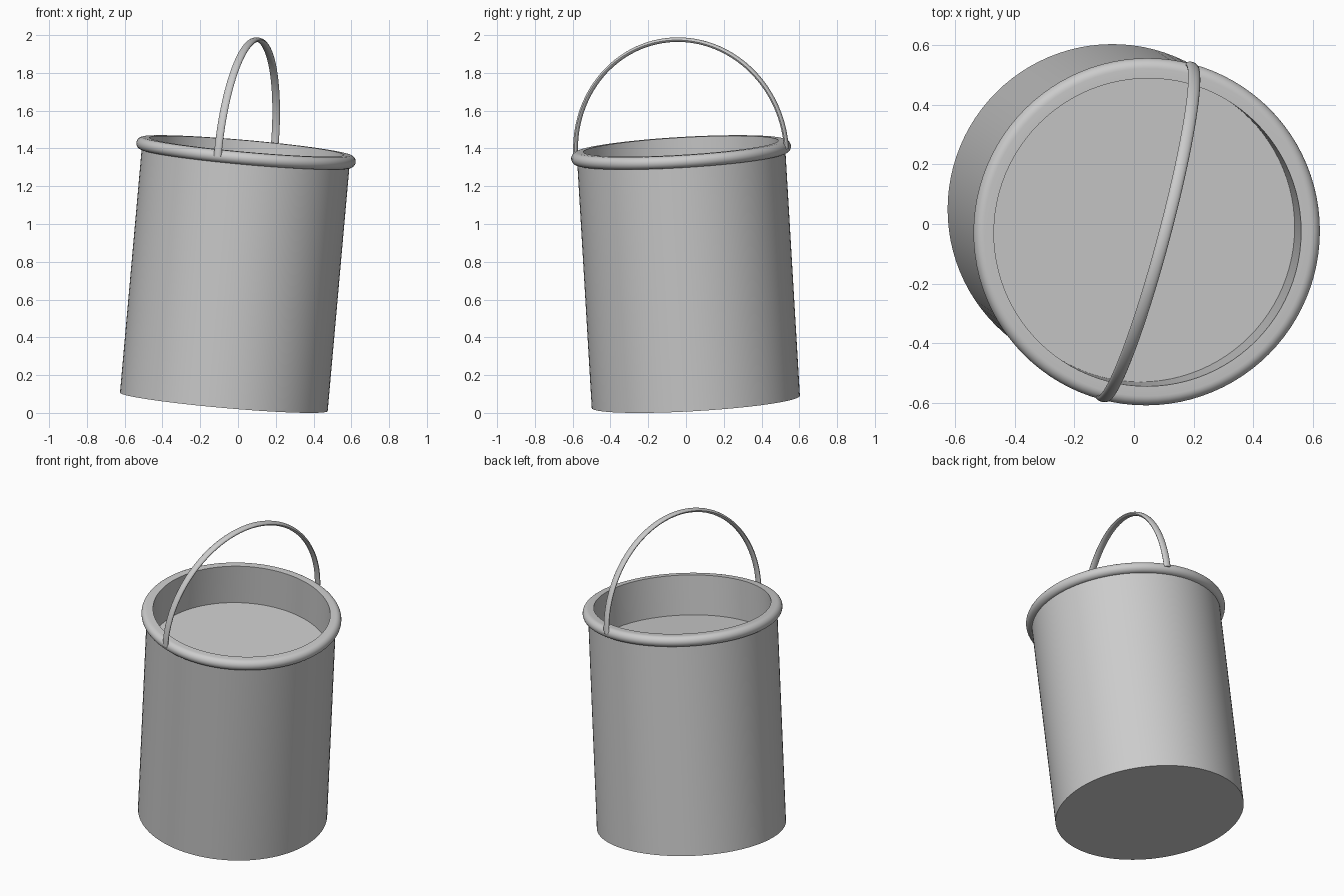
import bpy, bmesh
from math import sin, cos, pi
from mathutils import Vector, Matrix

if "Cube" in bpy.data.objects:
    bpy.data.objects.remove(bpy.data.objects["Cube"])

# Tilted frame of the bucket: local z runs along its axis, local y along the handle span
axis = Vector((0.0885, -0.0587, 0.9944)).normalized()
span = Vector((0.257, 0.966, 0))
span = (span - axis * span.dot(axis)).normalized()
side = span.cross(axis)
frame = Matrix((side, span, axis)).transposed().to_4x4()
frame.translation = Vector((-0.075, 0.052, 0.0585))

RIM = 1.328      # height of the rim along the axis
WALL = 0.552     # outer wall radius
INNER = 0.517    # inner wall radius
LIP = 0.033      # radius of the rounded lip


def finish(name, bm):
    bmesh.ops.remove_doubles(bm, verts=bm.verts, dist=1e-5)
    bmesh.ops.recalc_face_normals(bm, faces=bm.faces)
    mesh = bpy.data.meshes.new(name)
    bm.to_mesh(mesh)
    bm.free()
    ob = bpy.data.objects.new(name, mesh)
    bpy.context.collection.objects.link(ob)
    ob.matrix_world = frame
    bpy.ops.object.select_all(action='DESELECT')
    ob.select_set(True)
    bpy.context.view_layer.objects.active = ob
    bpy.ops.object.shade_smooth_by_angle(angle=0.6)


def sweep(name, rings, close=False, caps=False):
    bm = bmesh.new()
    loops = [[bm.verts.new(p) for p in ring] for ring in rings]
    n = len(loops[0])
    pairs = list(zip(loops, loops[1:])) + ([(loops[-1], loops[0])] if close else [])
    for a, b in pairs:
        for i in range(n):
            j = (i + 1) % n
            bm.faces.new((a[i], a[j], b[j], b[i]))
    if caps:
        bm.faces.new(loops[0])
        bm.faces.new(loops[-1])
    finish(name, bm)


def ring(r, z, n=96):
    return [(r * cos(2 * pi * i / n), r * sin(2 * pi * i / n), z) for i in range(n)]


# Bucket body: outer wall, inner wall, and the raised flat surface inside
sweep("bucket_body", [ring(WALL, 0), ring(WALL, RIM), ring(INNER, RIM),
                      ring(INNER, RIM - 0.214)], caps=True)

# Rim: flat on top, half round outside
arc = [(-pi / 2 + pi * i / 14) for i in range(15)]
profile = [(INNER, -LIP)] + [(0.55 + LIP * cos(t), LIP * sin(t)) for t in arc] + [(INNER, LIP)]
sweep("rim", [ring(r, RIM + z) for r, z in profile], close=True)

# Handle: flattened tube over a half ellipse
rings = []
for i in range(65):
    t = pi * i / 64
    centre = Vector((0, 0.578 * cos(t), RIM + 0.6 * sin(t)))
    out = Vector((0, cos(t), sin(t)))
    rings.append([centre + out * 0.012 * cos(2 * pi * k / 16)
                  + Vector((0.021 * sin(2 * pi * k / 16), 0, 0)) for k in range(16)])
sweep("handle", rings, caps=True)
